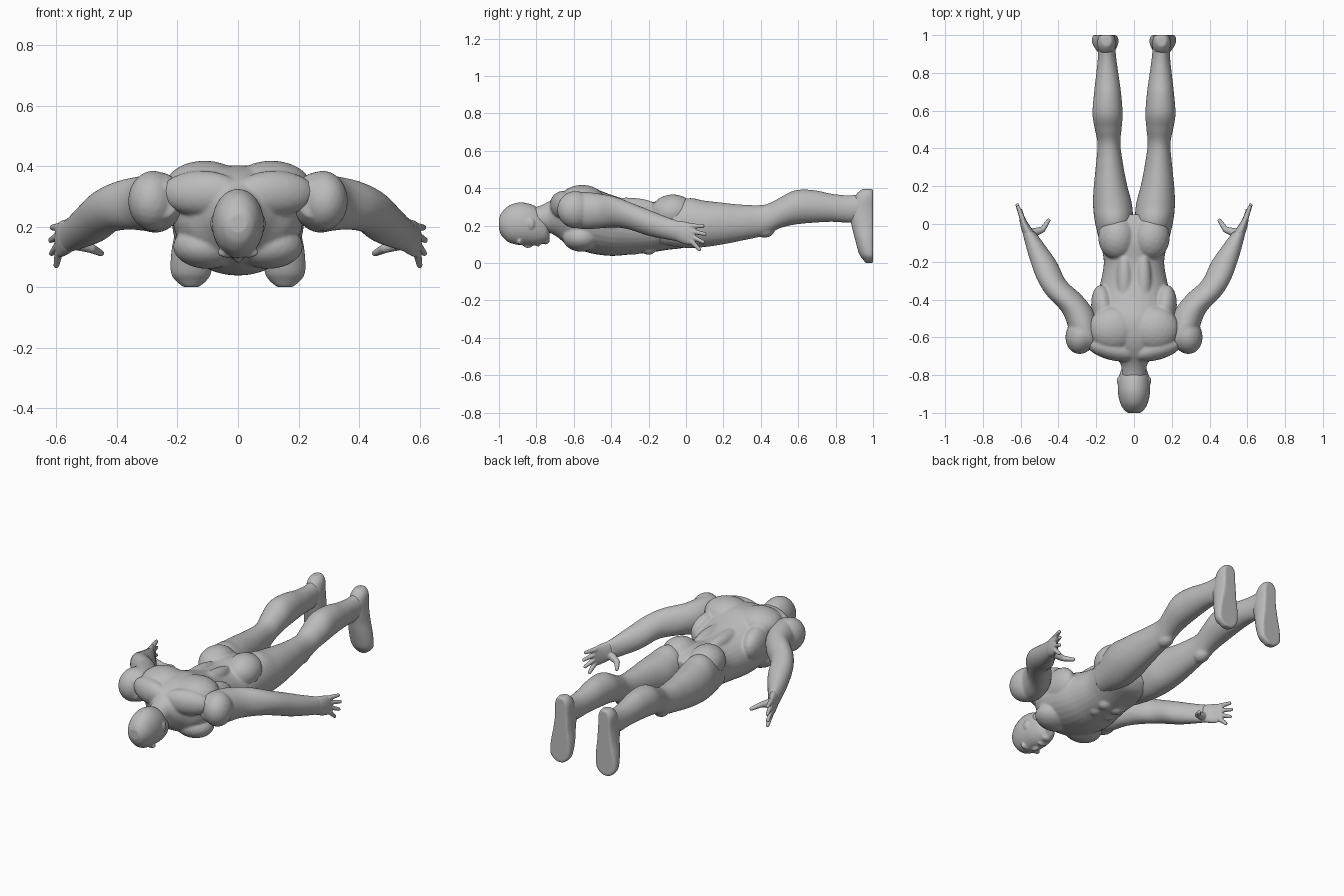
import bpy
import bmesh
import math
from mathutils import Vector, Matrix

if "Cube" in bpy.data.objects:
    bpy.data.objects.remove(bpy.data.objects["Cube"], do_unlink=True)

GREY = (0.5, 0.5, 0.5, 1)
skin = bpy.data.materials.new("plain grey")
skin.use_nodes = True
skin.diffuse_color = GREY
skin.node_tree.nodes["Principled BSDF"].inputs["Base Color"].default_value = GREY


def spline(a, b, c, d, t):
    """Catmull-Rom blend between b and c."""
    return b + 0.5 * t * (c - a + t * (2 * a - 5 * b + 4 * c - d + t * (3 * (b - c) + d - a)))


def refine(stations, steps=5):
    """Smoothly fill in cross-sections between the given stations."""
    rows = []
    last = len(stations) - 1
    for i in range(last):
        quad = [stations[max(0, min(last, i + k))] for k in (-1, 0, 1, 2)]
        for s in range(steps):
            rows.append([spline(*values, s / steps) for values in zip(*quad)])
    rows.append(list(stations[last]))
    return rows


def loft(bm, stations, side=1, axis="y", sides=32):
    """Skin of elliptical sections; station = position, low, high, x inner, x outer."""
    rings = []
    for pos, low, high, inner, outer in refine(stations):
        ring = []
        for k in range(sides):
            angle = math.tau * k / sides
            x = side * ((inner + outer) / 2 + (outer - inner) / 2 * math.cos(angle))
            v = (low + high) / 2 + (high - low) / 2 * math.sin(angle)
            ring.append(bm.verts.new((x, pos, v) if axis == "y" else (x, v, pos)))
        rings.append(ring)
    for a, b in zip(rings, rings[1:]):
        for k in range(sides):
            n = (k + 1) % sides
            bm.faces.new((a[k], a[n], b[n], b[k]))
    bm.faces.new(rings[0])
    bm.faces.new(rings[-1])


def ball(bm, centre, radii, side=1, yaw=0):
    """Ellipsoid used for a muscle or a facial feature."""
    x, y, z = centre
    turn = Matrix.Rotation(math.radians(yaw * side), 4, "Z")
    place = Matrix.Translation((x * side, y, z)) @ turn @ Matrix.Diagonal((*radii, 1))
    bmesh.ops.create_icosphere(bm, subdivisions=3, radius=1, matrix=place)


def pair(bm, centre, radii, yaw=0):
    for side in (1, -1):
        ball(bm, centre, radii, side, yaw)


def digit(bm, points, thick, thin, side):
    """Finger or thumb: a tapering chain of small balls."""
    points = [Vector(p) for p in points]
    count = 12
    for a, b in zip(points, points[1:]):
        for i in range(count + 1):
            r = thick + (thin - thick) * i / count
            ball(bm, a.lerp(b, i / count), (r, r, r), side)


def finish(bm, name, voxel=0.007, relax=5):
    """Fuse the volumes of one part into a single soft surface."""
    bmesh.ops.recalc_face_normals(bm, faces=bm.faces)
    mesh = bpy.data.meshes.new(name)
    bm.to_mesh(mesh)
    bm.free()
    mesh.materials.append(skin)
    mesh.shade_smooth()
    obj = bpy.data.objects.new(name, mesh)
    bpy.context.collection.objects.link(obj)
    fuse = obj.modifiers.new("fuse", "REMESH")
    fuse.mode = "VOXEL"
    fuse.voxel_size = voxel
    fuse.use_smooth_shade = True
    soften = obj.modifiers.new("soften", "SMOOTH")
    soften.factor = 0.5
    soften.iterations = relax


def centred(rows):
    """Stations symmetric about x = 0, from position, low, high, half width."""
    return [(pos, low, high, -w, w) for pos, low, high, w in rows]


# Head, lying face down
bm = bmesh.new()
loft(bm, centred([
    (-1, .18, .24, .03), (-.985, .145, .27, .052), (-.95, .112, .305, .072),
    (-.9, .097, .323, .084), (-.85, .095, .32, .085), (-.8, .095, .3, .077),
    (-.75, .108, .25, .058), (-.73, .125, .2, .03)]))
ball(bm, (0, -.845, .1), (.015, .028, .02))
ball(bm, (0, -.79, .1), (.027, .012, .012))
ball(bm, (0, -.75, .122), (.03, .022, .022))
pair(bm, (.035, -.89, .115), (.032, .014, .018))
pair(bm, (.08, -.83, .21), (.011, .022, .03))
finish(bm, "head", 0.005, 3)

# Torso: neck, ribcage, waist and hips
bm = bmesh.new()
loft(bm, centred([
    (-.86, .19, .29, .05), (-.8, .175, .3, .063), (-.74, .165, .325, .072),
    (-.69, .14, .36, .12), (-.64, .1, .385, .18), (-.58, .075, .4, .21),
    (-.5, .05, .4, .215), (-.4, .038, .365, .2), (-.3, .045, .335, .175),
    (-.2, .055, .325, .16), (-.1, .07, .335, .175), (0, .085, .32, .17),
    (.05, .13, .29, .1)]))
pair(bm, (.12, -.66, .31), (.14, .06, .075), 15)     # trapezius
pair(bm, (.11, -.555, .335), (.13, .12, .083))       # shoulder blades
pair(bm, (.16, -.46, .26), (.065, .14, .1), -8)      # side back muscles
pair(bm, (.1, -.56, .135), (.115, .1, .075))         # chest
pair(bm, (.05, -.32, .3), (.045, .17, .05))          # lower back
pair(bm, (.09, -.07, .27), (.1, .12, .097))          # buttocks
for y in (-.36, -.28, -.2):                          # stomach
    pair(bm, (.04, y, .083), (.042, .043, .04))
finish(bm, "torso")

for side, label in ((1, "left"), (-1, "right")):
    # Arm: shoulder to wrist
    bm = bmesh.new()
    loft(bm, [
        (-.66, .23, .34, .2, .29), (-.61, .195, .375, .18, .335),
        (-.54, .18, .38, .19, .35), (-.46, .185, .37, .215, .385),
        (-.38, .19, .355, .275, .46), (-.3, .178, .325, .36, .51),
        (-.2, .145, .285, .41, .548), (-.1, .125, .245, .48, .577),
        (-.04, .115, .225, .525, .592)], side)
    ball(bm, (.28, -.59, .285), (.082, .1, .1), side, 15)
    finish(bm, label + "_arm")

    # Hand: palm, fingers and thumb
    bm = bmesh.new()
    loft(bm, [
        (-.08, .13, .225, .505, .575), (-.04, .112, .225, .53, .593),
        (0, .1, .22, .558, .603), (.03, .1, .212, .575, .607),
        (.045, .11, .205, .583, .606)], side)
    knuckles = (.198, .17, .142, .115)
    tips = ((.613, .09, .197), (.618, .1, .155), (.615, .092, .112), (.6, .072, .072))
    for z, tip in zip(knuckles, tips):
        digit(bm, [(.592, .03, z), tip], .0145, .01, side)
    digit(bm, [(.545, -.05, .15), (.485, -.03, .128)], .026, .016, side)
    digit(bm, [(.485, -.03, .128), (.453, .018, .112)], .016, .011, side)
    finish(bm, label + "_hand", 0.004, 3)

    # Leg: thigh, knee, calf and ankle
    bm = bmesh.new()
    loft(bm, [
        (-.14, .1, .28, .04, .17), (0, .08, .345, .008, .205),
        (.1, .085, .333, .01, .217), (.2, .1, .322, .035, .213),
        (.3, .12, .312, .055, .203), (.42, .147, .312, .072, .193),
        (.5, .185, .348, .066, .207), (.58, .205, .388, .06, .22),
        (.68, .215, .39, .067, .213), (.78, .22, .37, .08, .202),
        (.87, .215, .362, .093, .192), (.95, .22, .37, .1, .19)], side)
    ball(bm, (.13, .42, .18), (.045, .055, .045), side)
    finish(bm, label + "_leg")

    # Foot, toes pointing down and sole cut flat at the back
    bm = bmesh.new()
    loft(bm, [
        (.395, .94, 1, .12, .17), (.36, .905, 1.02, .1, .192),
        (.28, .87, 1.03, .095, .195), (.2, .885, 1.03, .09, .205),
        (.12, .905, 1.03, .082, .22), (.05, .925, 1.03, .088, .222),
        (.02, .945, 1.02, .105, .205), (0, .96, 1, .13, .18)], side, "z")
    for v in bm.verts:
        v.co.y = min(v.co.y, 1)
    finish(bm, label + "_foot", 0.006, 3)
